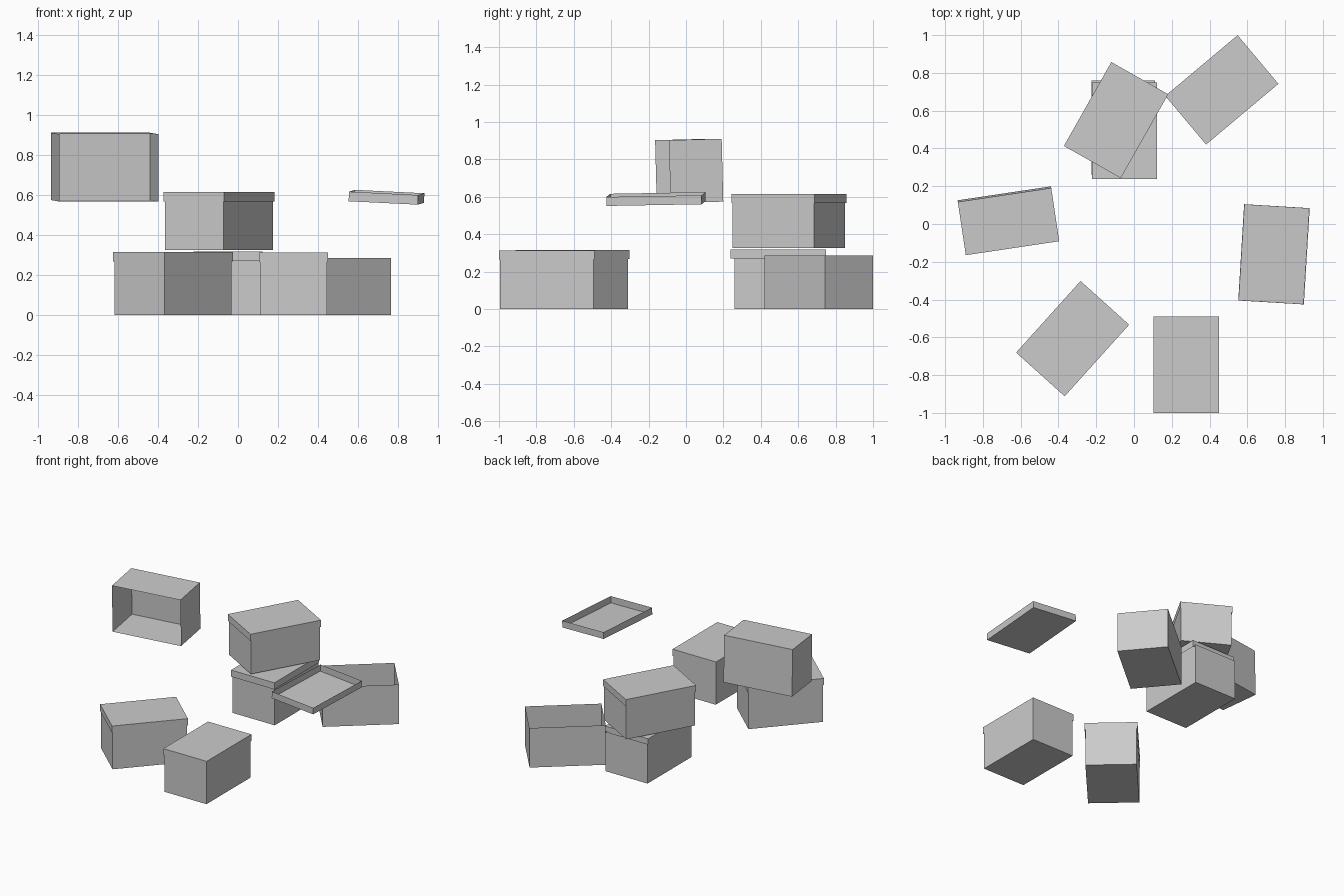
import bpy
import bmesh
from math import radians

if "Cube" in bpy.data.objects:
    bpy.data.objects.remove(bpy.data.objects["Cube"], do_unlink=True)

# Single plain cardboard grey
grey = bpy.data.materials.new("plain_grey")
grey.use_nodes = True
grey.diffuse_color = (0.6, 0.6, 0.6, 1)
grey.node_tree.nodes["Principled BSDF"].inputs["Base Color"].default_value = (0.6, 0.6, 0.6, 1)

BODY = (0.50, 0.336, 0.285)
LID = (0.51, 0.346, 0.048)


def tray(name, size, location, rotation):
    """Thin-walled open tray with its origin at the middle of its floor."""
    bm = bmesh.new()
    bmesh.ops.create_cube(bm, size=1)
    for v in bm.verts:
        v.co.z += 0.5
        v.co = [c * s for c, s in zip(v.co, size)]
    top = [f for f in bm.faces if f.normal.z > 0.5]
    bmesh.ops.delete(bm, geom=top, context="FACES_ONLY")
    mesh = bpy.data.meshes.new(name)
    bm.to_mesh(mesh)
    bm.free()
    mesh.materials.append(grey)
    obj = bpy.data.objects.new(name, mesh)
    obj.location = location
    obj.rotation_euler = [radians(a) for a in rotation]
    bpy.context.collection.objects.link(obj)
    return obj


def closed_box(name, x, y, z, yaw, lid_top, shift=(0, 0)):
    """Box body with an upside-down tray as its lid."""
    tray(name + "_body", BODY, (x, y, z), (0, 0, yaw))
    tray(name + "_lid", LID, (x + shift[0], y + shift[1], lid_top), (180, 0, yaw))


# Closed boxes on the ground, and one stacked on top
closed_box("angled_box", -0.325, -0.607, 0, 48, 0.315)
closed_box("front_box", 0.277, -0.745, 0, 90, 0.312)
closed_box("lower_stacked_box", -0.057, 0.51, 0, 90, 0.318, (0.007, -0.016))
closed_box("upper_stacked_box", -0.095, 0.55, 0.325, 60.5, 0.615)

# Open box on the ground, with no lid
tray("open_box", BODY, (0.465, 0.71, 0), (0, 0, 40))

# Raised box on its side, opening to the front
tray("tipped_box", BODY, (-0.686, 0.158, 0.742), (91.5, 0, 8.5))

# Loose lid, upturned and slightly tilted
tray("loose_lid", LID, (0.74, -0.16, 0.564), (2.8, -1, 86.5))
